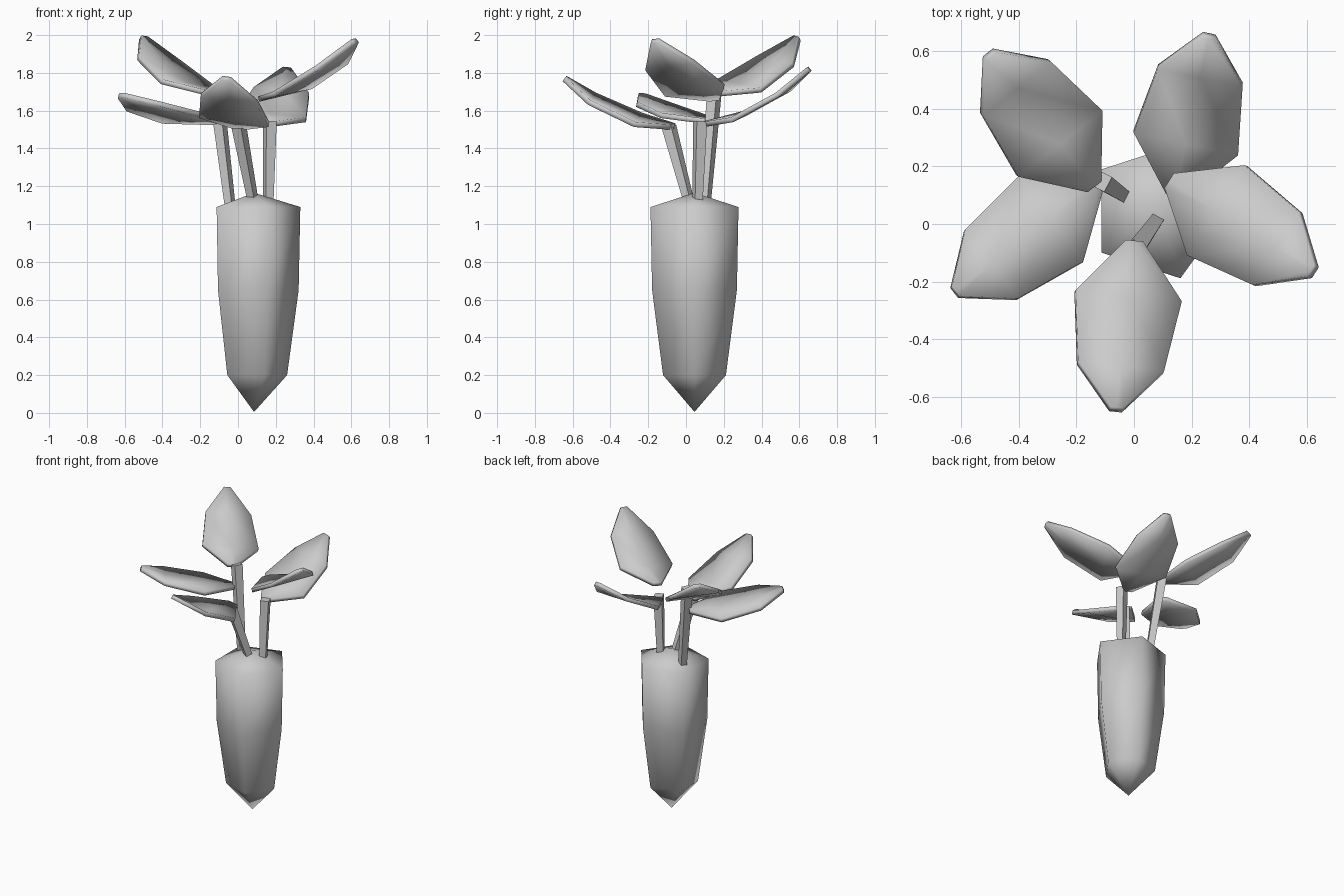
import bpy, bmesh, math
from mathutils import Vector

if "Cube" in bpy.data.objects:
    bpy.data.objects.remove(bpy.data.objects["Cube"])


def make_object(name, bm, smooth_angle=None):
    bmesh.ops.recalc_face_normals(bm, faces=bm.faces)
    mesh = bpy.data.meshes.new(name)
    bm.to_mesh(mesh)
    bm.free()
    obj = bpy.data.objects.new(name, mesh)
    bpy.context.collection.objects.link(obj)
    if smooth_angle:
        bpy.ops.object.select_all(action='DESELECT')
        obj.select_set(True)
        bpy.context.view_layer.objects.active = obj
        bpy.ops.object.shade_smooth_by_angle(angle=math.radians(smooth_angle))
    return obj


# Root: five-sided tapering body with a pointed tip and low crown
def make_root(cx, cy, sides, profile, bottom, top):
    bm = bmesh.new()
    rings = []
    for r, z in profile:
        rings.append([bm.verts.new((cx + r * math.cos(math.tau * i / sides),
                                    cy + r * math.sin(math.tau * i / sides), z))
                      for i in range(sides)])
    tip = bm.verts.new((cx, cy, bottom))
    crown = bm.verts.new((cx, cy, top))
    for i in range(sides):
        j = (i + 1) % sides
        bm.faces.new((tip, rings[0][j], rings[0][i]))
        bm.faces.new((crown, rings[-1][i], rings[-1][j]))
        for a, b in zip(rings, rings[1:]):
            bm.faces.new((a[i], a[j], b[j], b[i]))
    make_object("root", bm, 85)


make_root(0.085, 0.045, 5, [(0.175, 0.2), (0.236, 0.65), (0.245, 1.09)], 0.005, 1.165)


# Stems: four-sided struts, slightly wider at the top
def make_stem(name, start, end):
    start, end = Vector(start), Vector(end)
    axis = (end - start).normalized()
    out = Vector((end.x - 0.085, end.y - 0.045, 0)).normalized()
    side = axis.cross(out).normalized()
    out = side.cross(axis)
    bm = bmesh.new()
    rings = [[bm.verts.new(p + h * (side * a + out * b))
              for a, b in ((-1, -1), (1, -1), (1, 1), (-1, 1))]
             for p, h in ((start, 0.021), (end, 0.029))]
    for i in range(4):
        j = (i + 1) % 4
        bm.faces.new((rings[0][i], rings[0][j], rings[1][j], rings[1][i]))
    bm.faces.new(rings[0])
    bm.faces.new(rings[1])
    make_object(name, bm)


make_stem("front_stem", (0.08, 0.015, 1.12), (0.005, -0.09, 1.515))
make_stem("back_left_stem", (-0.04, 0.1, 1.08), (-0.115, 0.15, 1.7))
make_stem("back_right_stem", (0.16, 0.06, 1.09), (0.168, 0.075, 1.545))


# Leaves: one outline bent upwards from base to tip, then thickened
STATIONS = [(0, 0.03, 0), (0.33, 0.185, 0.14), (0.75, 0.15, 0.58), (1, 0.022, 1)]


def make_leaf(name, base, tip, roll):
    base, tip = Vector(base), Vector(tip)
    span = tip - base
    left = Vector((-span.y, span.x, 0)).normalized()
    left.z = roll
    bm = bmesh.new()
    rows = []
    for along, half, rise in STATIONS:
        c = Vector((base.x + span.x * along, base.y + span.y * along,
                    base.z + span.z * rise))
        rows.append([bm.verts.new(c + left * half * k) for k in (-1, 0, 1)])
    for a, b in zip(rows, rows[1:]):
        for k in range(2):
            bm.faces.new((a[k], b[k], b[k + 1], a[k + 1]))
    obj = make_object(name, bm, 60)
    mod = obj.modifiers.new("thickness", 'SOLIDIFY')
    mod.thickness = 0.028
    mod.offset = 0


make_leaf("front_leaf", (0.0, -0.06, 1.515), (-0.062, -0.643, 1.77), -0.13)
make_leaf("back_right_leaf", (0.14, 0.1, 1.53), (0.26, 0.652, 1.82), 0.1)
make_leaf("back_left_leaf", (-0.14, 0.13, 1.69), (-0.5, 0.588, 1.985), 0.12)
make_leaf("right_leaf", (0.125, 0.15, 1.665), (0.62, -0.165, 1.97), 0.11)
make_leaf("left_leaf", (-0.125, 0.14, 1.54), (-0.62, -0.235, 1.68), 0.08)
